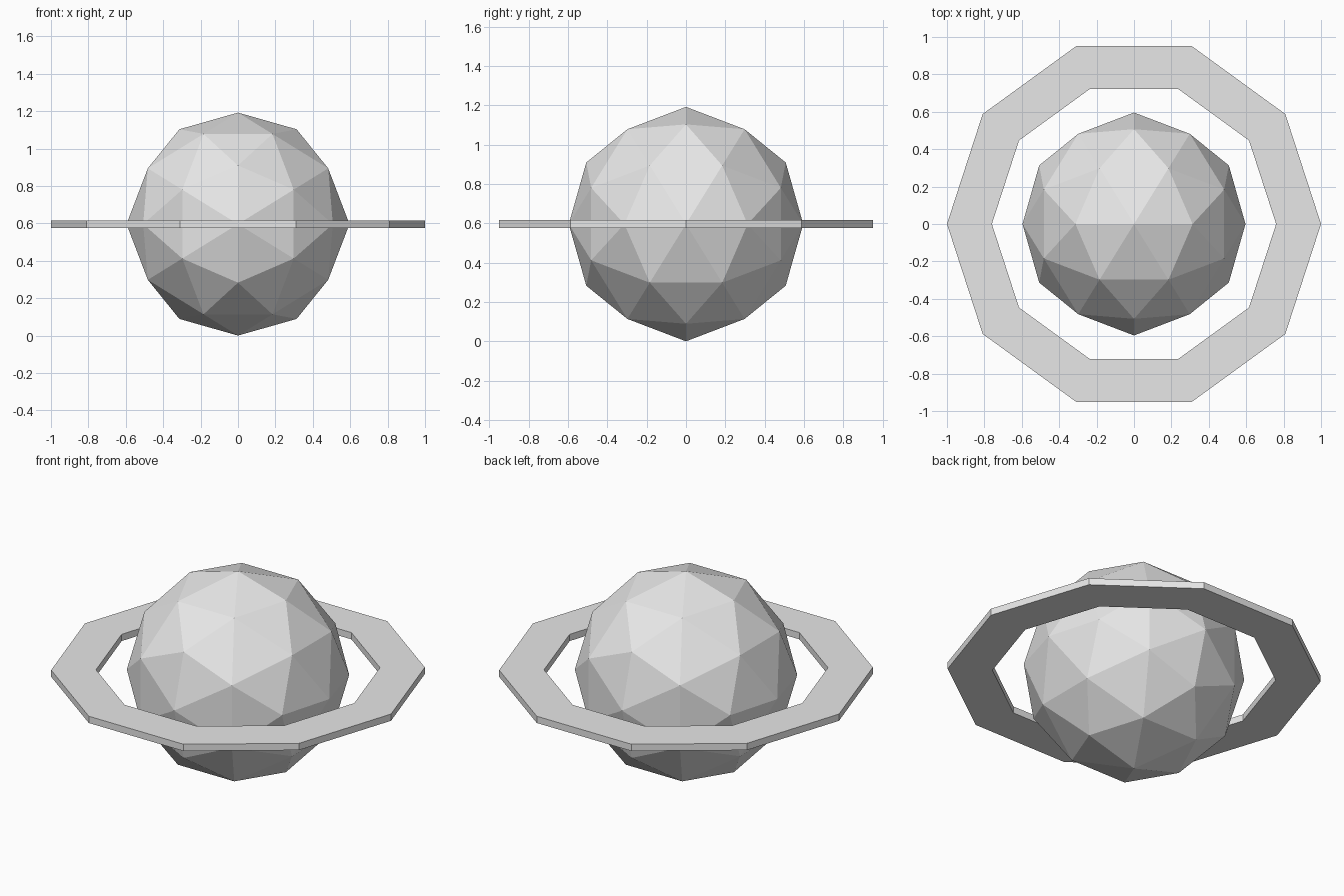
import bpy, bmesh, math
from mathutils import Vector

if "Cube" in bpy.data.objects:
    bpy.data.objects.remove(bpy.data.objects["Cube"])

R = 0.596            # globe radius, also its centre height
OUTER, INNER, THICK, SIDES = 1.0, 0.76, 0.04, 10

grey = bpy.data.materials.new("light_grey")
grey.diffuse_color = (0.8, 0.8, 0.8, 1)
grey.use_nodes = True
grey.node_tree.nodes["Principled BSDF"].inputs["Base Color"].default_value = grey.diffuse_color


def make_object(name, bm):
    bmesh.ops.recalc_face_normals(bm, faces=bm.faces)
    mesh = bpy.data.meshes.new(name)
    bm.to_mesh(mesh)
    bm.free()
    mesh.materials.append(grey)
    obj = bpy.data.objects.new(name, mesh)
    obj.location.z = R
    bpy.context.collection.objects.link(obj)
    return obj


# Globe: icosahedron lying on a two-fold axis, split once and rounded out
phi = (1 + math.sqrt(5)) / 2
bm = bmesh.new()
for a in (-1, 1):
    for b in (-phi, phi):
        for co in ((a, 0, b), (0, b, a), (b, a, 0)):
            bm.verts.new(co)
bmesh.ops.convex_hull(bm, input=bm.verts[:])
bmesh.ops.subdivide_edges(bm, edges=bm.edges[:], cuts=1, use_grid_fill=True)
for v in bm.verts:
    v.co = v.co.normalized() * R
make_object("globe", bm)

# Ring: rectangular section carried round ten sides
bm = bmesh.new()
section = [(INNER, -THICK / 2), (OUTER, -THICK / 2), (OUTER, THICK / 2), (INNER, THICK / 2)]
loops = []
for i in range(SIDES):
    t = 2 * math.pi * i / SIDES
    loops.append([bm.verts.new((r * math.cos(t), r * math.sin(t), z)) for r, z in section])
for i in range(SIDES):
    p, q = loops[i], loops[(i + 1) % SIDES]
    for k in range(4):
        n = (k + 1) % 4
        bm.faces.new((p[k], q[k], q[n], p[n]))
make_object("ring", bm)
